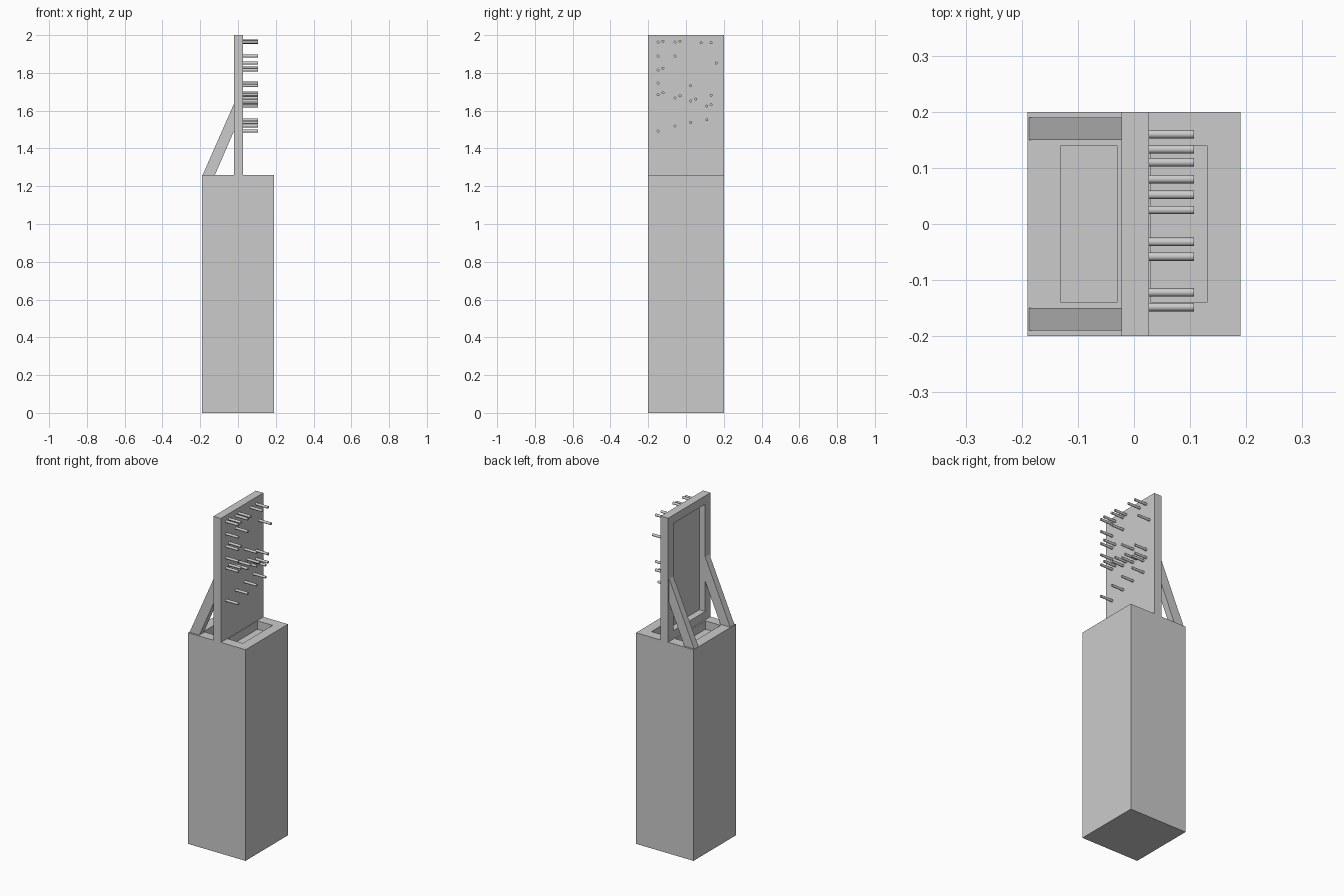
import bpy
import bmesh
from math import radians
from mathutils import Matrix, Vector

cube = bpy.data.objects.get("Cube")
if cube:
    bpy.data.objects.remove(cube, do_unlink=True)

grey = bpy.data.materials.new("plain grey")
grey.use_nodes = True
colour = (0.6, 0.6, 0.6, 1)
grey.diffuse_color = colour
grey.node_tree.nodes["Principled BSDF"].inputs["Base Color"].default_value = colour


def finish(name, bm):
    bmesh.ops.recalc_face_normals(bm, faces=bm.faces)
    mesh = bpy.data.meshes.new(name)
    bm.to_mesh(mesh)
    bm.free()
    mesh.materials.append(grey)
    obj = bpy.data.objects.new(name, mesh)
    bpy.context.collection.objects.link(obj)
    return obj


def add_box(bm, low, high):
    low, high = Vector(low), Vector(high)
    place = Matrix.Translation((low + high) / 2) @ Matrix.Diagonal((*(high - low), 1))
    bmesh.ops.create_cube(bm, size=1, matrix=place)


def box(name, low, high):
    bm = bmesh.new()
    add_box(bm, low, high)
    return finish(name, bm)


def cut(target, name, low, high):
    cutter = box(name, low, high)
    cutter.hide_render = True
    cutter.hide_set(True)
    cutter.display_type = "WIRE"
    mod = target.modifiers.new(name, "BOOLEAN")
    mod.operation = "DIFFERENCE"
    mod.solver = "EXACT"
    mod.object = cutter
    # Bake the cut, then discard the cutter
    bpy.context.view_layer.update()
    graph = bpy.context.evaluated_depsgraph_get()
    result = bpy.data.meshes.new_from_object(target.evaluated_get(graph))
    target.modifiers.clear()
    target.data = result
    bpy.data.objects.remove(cutter, do_unlink=True)


# Tall base with two shallow pockets in its top
DECK = 1.26
base = box("base", (-0.19, -0.2, 0), (0.19, 0.2, DECK))
for side, x in (("left", 0.03), ("right", -0.13)):
    cut(base, side + "_pocket", (x, -0.14, DECK - 0.05), (x + 0.1, 0.14, DECK + 0.1))

# Upright panel, hollowed from behind to leave a frame
panel = box("panel", (-0.022, -0.2, DECK), (0.027, 0.2, 2))
cut(panel, "panel_recess", (-0.1, -0.15, DECK + 0.05), (0.017, 0.15, 1.95))

# Sloping braces behind the panel
for name, y in (("front_brace", -0.19), ("back_brace", 0.15)):
    bm = bmesh.new()
    profile = ((-0.187, DECK), (-0.122, DECK), (-0.022, 1.49), (-0.022, 1.635))
    face = bm.faces.new([bm.verts.new((x, y, z)) for x, z in profile])
    grown = bmesh.ops.extrude_face_region(bm, geom=[face])["geom"]
    moved = [v for v in grown if isinstance(v, bmesh.types.BMVert)]
    bmesh.ops.translate(bm, verts=moved, vec=(0, 0.04, 0))
    finish(name, bm)

# Pegs: column position, then heights, in thousandths
columns = {
    -148: (1963, 1889, 1815, 1746, 1685, 1492),
    -122: (1968, 1825, 1695),
    -58: (1963, 1889, 1667, 1519),
    -32: (1968, 1679),
    25: (1732, 1651, 1537),
    52: (1661,),
    80: (1960,),
    110: (1624, 1552),
    133: (1960, 1682, 1632),
    160: (1852,),
}
bm = bmesh.new()
for y, heights in columns.items():
    for z in heights:
        place = Matrix.Translation((0.065, y / 1000, z / 1000)) @ Matrix.Rotation(radians(90), 4, "Y")
        bmesh.ops.create_cone(bm, cap_ends=True, segments=16, radius1=0.0075,
                              radius2=0.0075, depth=0.084, matrix=place)
pegs = finish("pegs", bm)
bpy.ops.object.select_all(action="DESELECT")
bpy.context.view_layer.objects.active = pegs
pegs.select_set(True)
bpy.ops.object.shade_smooth_by_angle(angle=radians(40))
